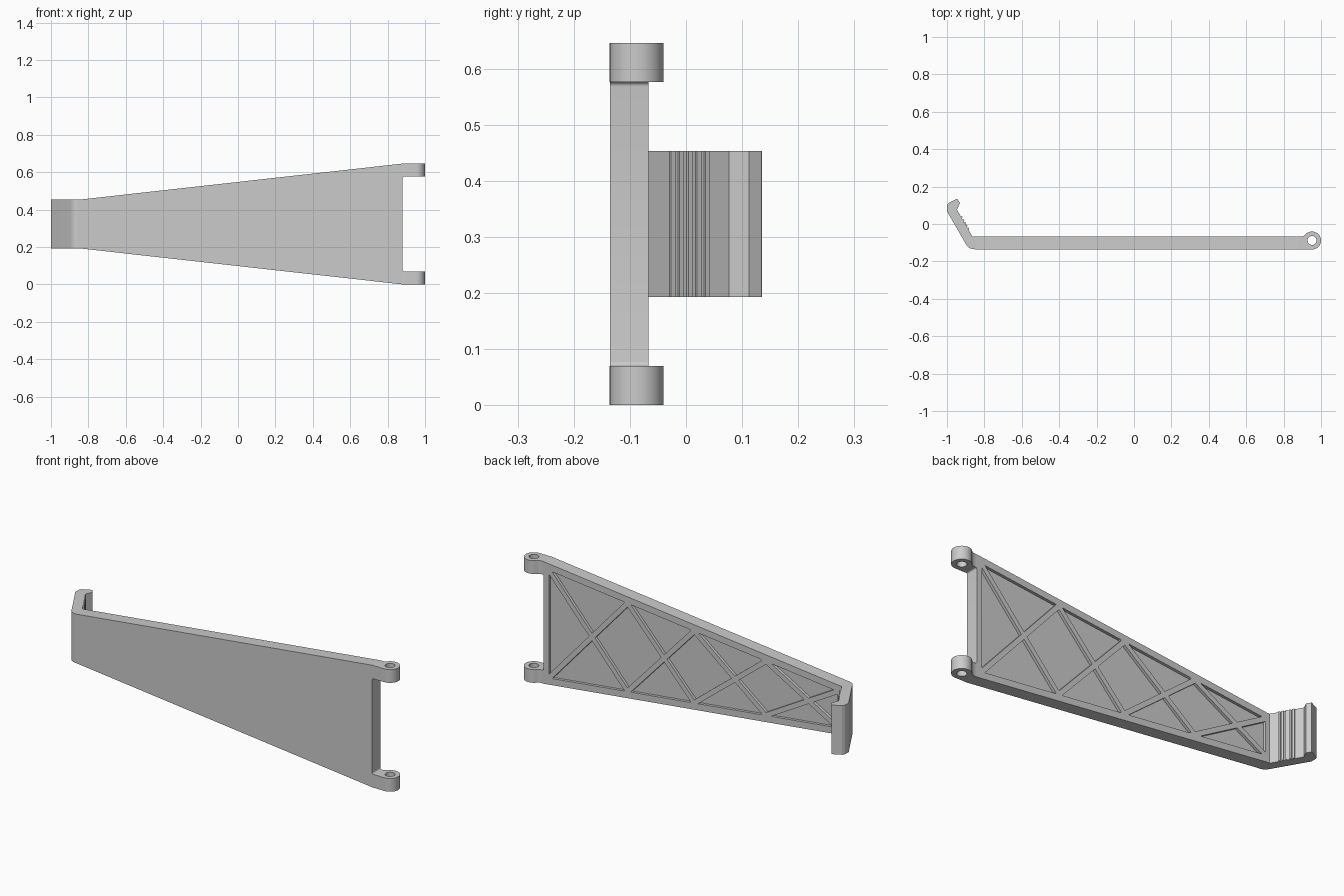
import bpy, bmesh, math
from mathutils import Vector

if "Cube" in bpy.data.objects:
    bpy.data.objects.remove(bpy.data.objects["Cube"])

grey = bpy.data.materials.new("plain grey")
grey.use_nodes = True
COLOUR = (0.6, 0.6, 0.6, 1)
grey.diffuse_color = COLOUR
grey.node_tree.nodes["Principled BSDF"].inputs["Base Color"].default_value = COLOUR

MID = 0.323               # height of the symmetry plane
FRONT, BACK = -0.135, -0.067
FLOOR = BACK - 0.015      # bottom of the pockets


def prism(name, points, axis, low, high):
    """Extrude a flat outline along y (outline in x, z) or z (outline in x, y)."""
    bm = bmesh.new()
    place = (lambda a, b: (a, low, b)) if axis == "y" else (lambda a, b: (a, b, low))
    face = bm.faces.new([bm.verts.new(place(a, b)) for a, b in points])
    top = bmesh.ops.extrude_face_region(bm, geom=[face])["geom"]
    shift = Vector((0, high - low, 0) if axis == "y" else (0, 0, high - low))
    bmesh.ops.translate(bm, vec=shift, verts=[g for g in top if isinstance(g, bmesh.types.BMVert)])
    bmesh.ops.recalc_face_normals(bm, faces=bm.faces)
    mesh = bpy.data.meshes.new(name)
    bm.to_mesh(mesh)
    bm.free()
    mesh.materials.append(grey)
    ob = bpy.data.objects.new(name, mesh)
    bpy.context.collection.objects.link(ob)
    return ob


def cut(target, cutters):
    """Subtract the cutters for good, then remove them."""
    for c in cutters:
        mod = target.modifiers.new("cut", "BOOLEAN")
        mod.operation, mod.solver, mod.object = "DIFFERENCE", "EXACT", c
    bpy.context.view_layer.update()
    graph = bpy.context.evaluated_depsgraph_get()
    mesh = bpy.data.meshes.new_from_object(target.evaluated_get(graph))
    target.modifiers.clear()
    target.data = mesh
    for c in cutters:
        bpy.data.objects.remove(c)


def arc(cx, cy, r, start, end, steps):
    angles = [math.radians(start + (end - start) * i / steps) for i in range(steps + 1)]
    return [(cx + r * math.cos(a), cy + r * math.sin(a)) for a in angles]


def mirrored(half):
    """Complete an upper half outline with its reflection about MID."""
    return [(x, MID + h) for x, h in half] + [(x, MID - h) for x, h in reversed(half)]


def half_height(x):
    return 0.13 + (x + 0.85) * 0.193 / 1.73


# Tapered panel, with small rounded fillets at the notch corners
fillet = arc(0.888, 0.245, 0.008, 90, 180, 5)
panel = prism("tapered_panel", mirrored([(-0.85, 0.13), (0.88, 0.323)] + fillet), "y", FRONT, BACK)

# Shallow recess in the back, crossed by diagonal ribs
RIM = 0.035
nodes = [0.85, 0.39, 0.0, -0.42, -0.84]
inner = [(x, half_height(x) - RIM) for x in (nodes[-1], nodes[0])]
pocket = prism("pocket_cutter", mirrored(inner), "y", FLOOR, 0)
ribs = []
for a, b in zip(nodes, nodes[1:]):
    for side in (1, -1):
        p = Vector((a, MID + side * (half_height(a) - RIM)))
        q = Vector((b, MID - side * (half_height(b) - RIM)))
        d = (q - p).normalized()
        w = Vector((-d.y, d.x)) * 0.013
        p, q = p - d * 0.05, q + d * 0.05
        ribs.append(prism("rib_cutter", [p + w, q + w, q - w, p - w], "y", -0.3, 0.2))
cut(pocket, ribs)
cut(panel, [pocket])

# Angled latch with a lipped tip and grip ridges on its inner face
tip, root = Vector((-0.947, 0.077)), Vector((-0.864, BACK))
along = (root - tip).normalized()
out = Vector((-along.y, along.x)) * 0.006
latch_outline = [(-0.85, BACK), (-0.85, FRONT)]
latch_outline += arc(-0.854, -0.085, 0.05, -90, -150, 8)
latch_outline += [(-1, 0.068), (-1, 0.1), (-0.992, 0.112), (-0.945, 0.135), (-0.93, 0.112), tuple(tip)]
for i in range(5):
    a = tip + along * (0.043 + i * 0.0178)
    b = a + along * 0.009
    latch_outline += [tuple(v) for v in (a, a + out, b + out, b)]
latch_outline.append(tuple(root))
latch = prism("latch", latch_outline, "z", MID - 0.13, MID + 0.13)

# Hinge lugs with pin holes
CX, CY = 0.952, -0.088
lug_outline = [(0.88, BACK), (0.88, FRONT)] + arc(CX, CY, 0.048, -90, 142, 30)
lug_outline += [(0.906, -0.064), (0.899, BACK)]
parts = [panel, latch]
for name, low in (("lower_hinge_lug", 0), ("upper_hinge_lug", 2 * MID - 0.07)):
    lug = prism(name, lug_outline, "z", low, low + 0.07)
    hole = prism("hole_cutter", arc(CX, CY, 0.024, 0, 345, 23), "z", low - 0.1, low + 0.2)
    cut(lug, [hole])
    parts.append(lug)

# Smooth the curved faces, keep the edges sharp
bpy.ops.object.select_all(action="DESELECT")
for ob in parts:
    ob.select_set(True)
bpy.context.view_layer.objects.active = panel
bpy.ops.object.shade_smooth_by_angle(angle=math.radians(25))
